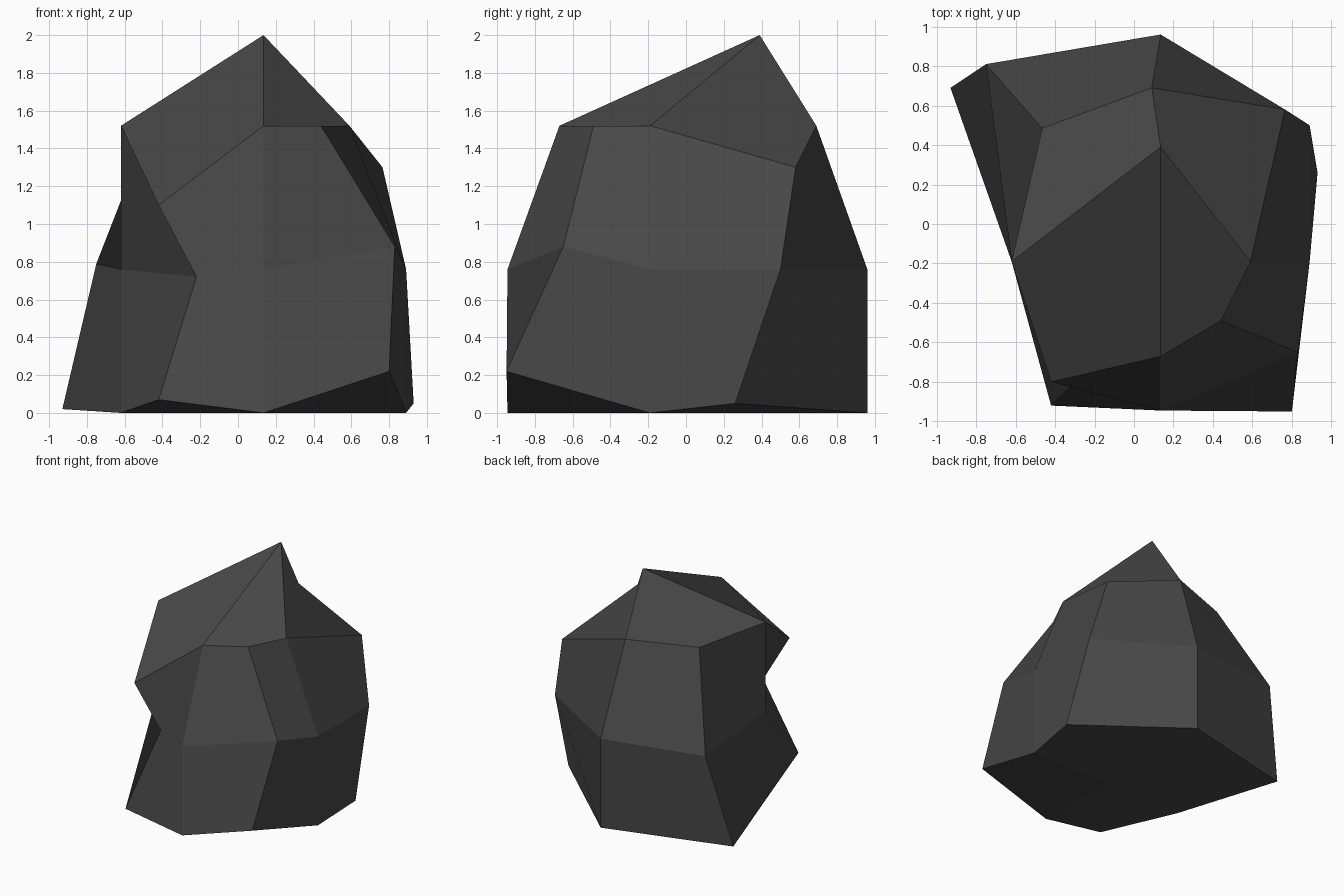
import bpy, bmesh

# Stone colour
stone = bpy.data.materials.new("dark grey stone")
stone.diffuse_color = (0.064, 0.064, 0.064, 1)

# Three rough eight-sided rings, anticlockwise from the front middle
foot = [(0.135, -0.945, 0), (0.80, -0.95, 0.22), (0.89, -0.19, 0), (0.93, 0.26, 0.05),
        (0.135, 0.96, 0), (-0.93, 0.69, 0.02), (-0.62, -0.19, 0), (-0.42, -0.92, 0.07)]
waist = [(0.135, -0.945, 0.76), (0.83, -0.65, 0.88), (0.89, -0.19, 0.76), (0.89, 0.50, 0.76),
         (0.135, 0.96, 0.76), (-0.75, 0.81, 0.79), (-0.62, -0.19, 0.76), (-0.22, -0.73, 0.72)]
shoulder = [(0.135, -0.67, 1.52), (0.44, -0.49, 1.52), (0.59, -0.19, 1.52), (0.765, 0.58, 1.30),
            (0.09, 0.69, 1.52), (-0.465, 0.485, 1.52), (-0.62, -0.19, 1.52), (-0.42, -0.80, 1.10)]

bm = bmesh.new()
rings = [[bm.verts.new(p) for p in ring] for ring in (foot, waist, shoulder)]
peak = bm.verts.new((0.135, 0.39, 2.0))
base = bm.verts.new((0.135, -0.19, 0))

# Side faces between the rings, started so each quad folds from upper left to lower right
for lo, hi in zip(rings, rings[1:]):
    for i in range(8):
        j = (i + 1) % 8
        bm.faces.new((lo[j], hi[j], hi[i], lo[i]))

# Four faces meeting at the peak and four under the base
for i in range(1, 8, 2):
    j = (i + 1) % 8
    top, bottom = rings[2], rings[0]
    bm.faces.new((top[i - 1], top[i], top[j], peak))
    bm.faces.new((bottom[j], bottom[i], bottom[i - 1], base))

mesh = bpy.data.meshes.new("rock")
bm.to_mesh(mesh)
bm.free()
mesh.materials.append(stone)
bpy.context.collection.objects.link(bpy.data.objects.new("rock", mesh))
